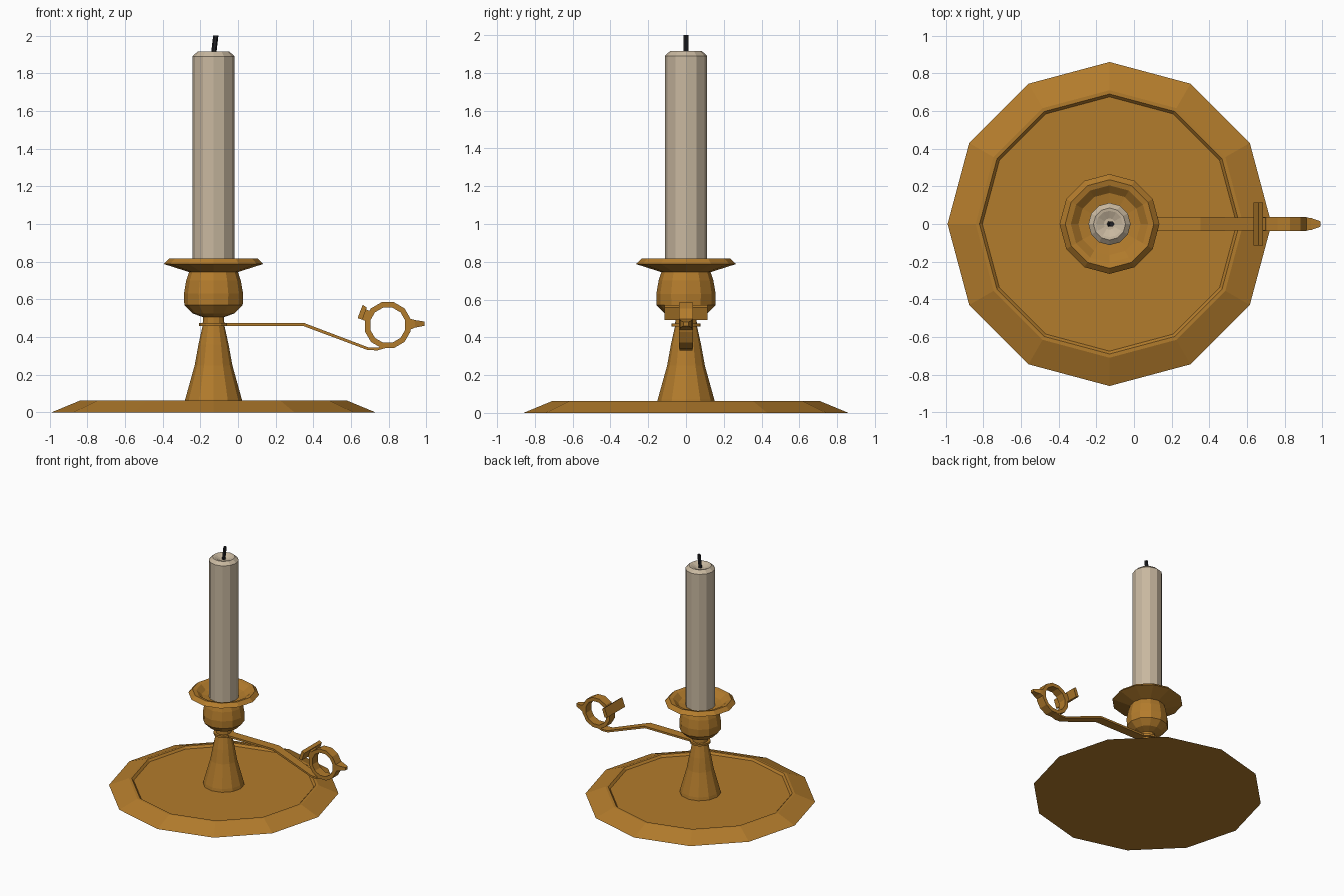
import bpy, bmesh
from math import cos, sin, pi

if "Cube" in bpy.data.objects:
    bpy.data.objects.remove(bpy.data.objects["Cube"])

AX = -0.13  # x of the candle axis


def material(name, rgb):
    m = bpy.data.materials.new(name)
    m.diffuse_color = (*rgb, 1)
    m.use_nodes = True
    m.node_tree.nodes["Principled BSDF"].inputs["Base Color"].default_value = m.diffuse_color
    return m


brass = material("brass", (0.45, 0.20, 0.025))
wax = material("wax", (0.58, 0.48, 0.35))
black = material("charred", (0.015, 0.015, 0.018))


def finish(name, bm, mat):
    bmesh.ops.recalc_face_normals(bm, faces=bm.faces)
    me = bpy.data.meshes.new(name)
    bm.to_mesh(me)
    bm.free()
    me.materials.append(mat)
    ob = bpy.data.objects.new(name, me)
    bpy.context.collection.objects.link(ob)
    return ob


def lathe(name, profile, mat, n=12, closed=False):
    """Revolve (radius, z) points; ends are capped unless the profile is closed."""
    bm = bmesh.new()
    rings = [[bm.verts.new((AX + r * cos(2 * pi * i / n), r * sin(2 * pi * i / n), z))
              for i in range(n)] for r, z in profile]
    pairs = list(zip(rings, rings[1:]))
    if closed:
        pairs.append((rings[-1], rings[0]))
    else:
        bm.faces.new(rings[0][::-1])
        bm.faces.new(rings[-1])
    for a, b in pairs:
        for i in range(n):
            j = (i + 1) % n
            bm.faces.new((a[i], a[j], b[j], b[i]))
    return finish(name, bm, mat)


def sweep(name, sections, mat):
    """Join rectangular sections (x, z, half width y, offset x, offset z)."""
    bm = bmesh.new()
    rings = [[bm.verts.new((x + s * dx, y * w, z + s * dz))
              for s, y in ((-1, -1), (1, -1), (1, 1), (-1, 1))]
             for x, z, w, dx, dz in sections]
    bm.faces.new(rings[0])
    bm.faces.new(rings[-1])
    for a, b in zip(rings, rings[1:]):
        for i in range(4):
            j = (i + 1) % 4
            bm.faces.new((a[i], a[j], b[j], b[i]))
    return finish(name, bm, mat)


# Saucer with a shallow recessed tray
lathe("saucer", [(0.86, 0), (0.71, 0.062), (0.69, 0.062), (0.675, 0.045)], brass)

# Flared stem
lathe("stem", [(0.155, 0.04), (0.15, 0.07), (0.10, 0.25), (0.08, 0.36),
               (0.058, 0.46), (0.055, 0.52)], brass)

# Bulbous cup with drip flange and sunken socket
lathe("cup", [(0.055, 0.505), (0.11, 0.525), (0.155, 0.57), (0.157, 0.63),
              (0.145, 0.70), (0.13, 0.745), (0.265, 0.788), (0.235, 0.817),
              (0.205, 0.81), (0.165, 0.775), (0.11, 0.765)], brass)

# Candle with a chamfered, dished top
lathe("candle", [(0.112, 0.74), (0.112, 1.89), (0.085, 1.915), (0.07, 1.913),
                 (0.03, 1.895)], wax)

# Leaning wick
bm = bmesh.new()
lo, hi = [[bm.verts.new((x + 0.014 * cos(pi * i / 3), 0.014 * sin(pi * i / 3), z))
           for i in range(6)] for x, z in ((-0.132, 1.88), (-0.118, 2.0))]
bm.faces.new(lo)
bm.faces.new(hi)
for i in range(6):
    j = (i + 1) % 6
    bm.faces.new((lo[i], lo[j], hi[j], hi[i]))
finish("wick", bm, black)

# Collar and bent strap that carry the finger ring
lathe("collar", [(0.05, 0.458), (0.078, 0.458), (0.078, 0.474), (0.05, 0.474)],
      brass, closed=True)
sweep("handle_strap", [(-0.11, 0.466, 0.037, 0, 0.008), (0.35, 0.466, 0.037, 0.002, 0.008),
                       (0.69, 0.338, 0.034, 0.002, 0.007), (0.74, 0.336, 0.034, 0, 0.007),
                       (0.79, 0.35, 0.034, 0, 0.007)], brass)

# Finger ring, twelve-sided with a square section
bm = bmesh.new()
n = 12
loops = [[bm.verts.new((0.795 + r * cos(2 * pi * (i + 0.5) / n), y,
                        0.463 + r * sin(2 * pi * (i + 0.5) / n))) for i in range(n)]
         for r, y in ((0.126, -0.036), (0.126, 0.036), (0.096, 0.036), (0.096, -0.036))]
for k in range(4):
    a, b = loops[k], loops[(k + 1) % 4]
    for i in range(n):
        j = (i + 1) % n
        bm.faces.new((a[i], a[j], b[j], b[i]))
finish("finger_ring", bm, brass)

# Tapered tail and tilted thumb plate
sweep("ring_tail", [(0.905, 0.467, 0.035, 0, 0.032), (0.94, 0.47, 0.032, 0, 0.02),
                    (0.99, 0.471, 0.014, 0, 0.011)], brass)
sweep("thumb_plate", [(0.648, 0.496, 0.115, 0.013, -0.004),
                      (0.673, 0.564, 0.115, 0.011, -0.007)], brass)
sweep("thumb_plate_root", [(0.655, 0.525, 0.034, 0.008, 0.028),
                           (0.705, 0.505, 0.034, 0.008, 0.028)], brass)
